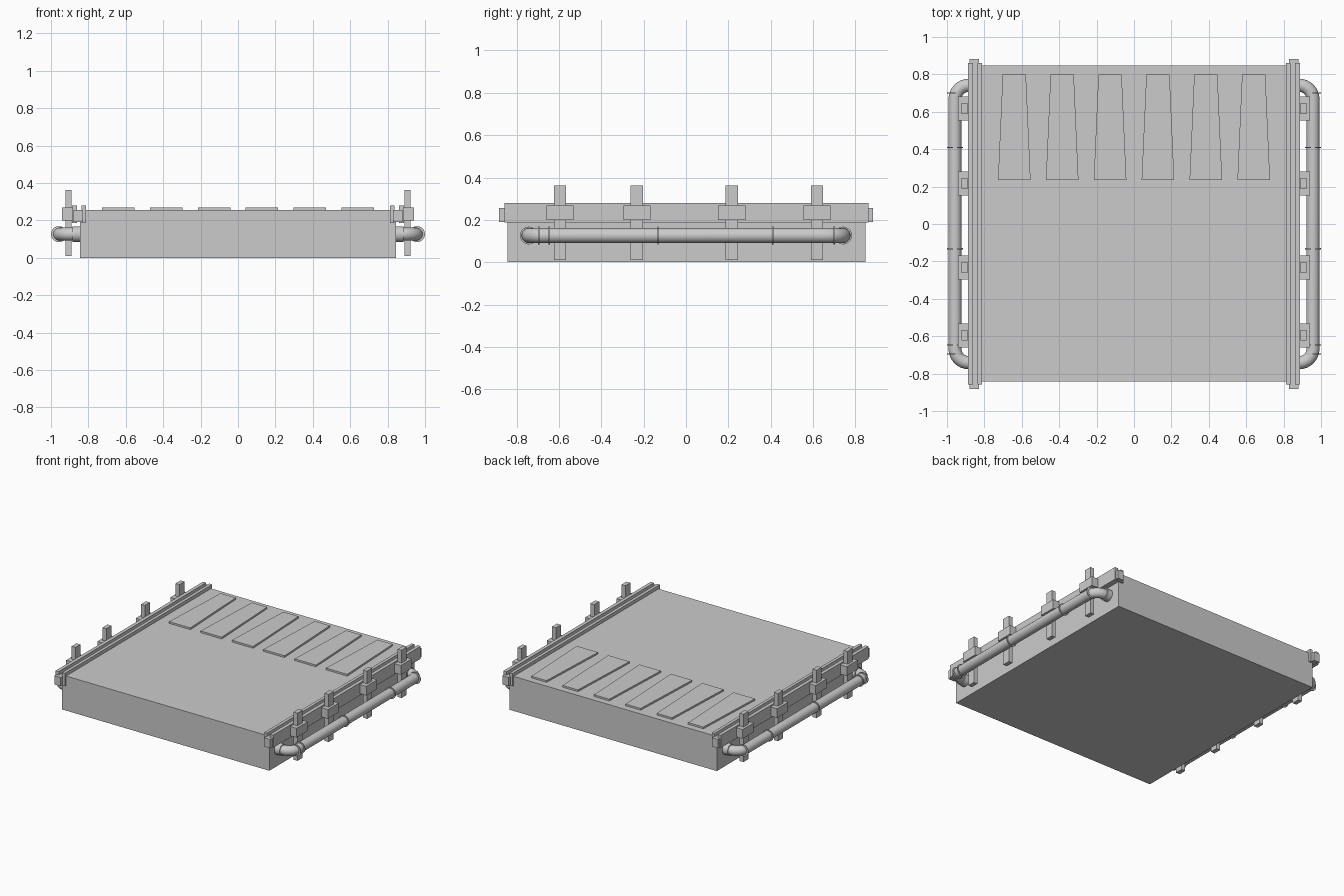
import bpy, bmesh, math
from mathutils import Vector

if "Cube" in bpy.data.objects:
    bpy.data.objects.remove(bpy.data.objects["Cube"])


def mesh_object(name, bm):
    bmesh.ops.recalc_face_normals(bm, faces=bm.faces)
    me = bpy.data.meshes.new(name)
    bm.to_mesh(me)
    bm.free()
    ob = bpy.data.objects.new(name, me)
    bpy.context.collection.objects.link(ob)
    return ob


def prism(name, outline, z0, z1):
    """Extrude an xy outline between two heights."""
    bm = bmesh.new()
    face = bm.faces.new([bm.verts.new((x, y, z0)) for x, y in outline])
    ext = bmesh.ops.extrude_face_region(bm, geom=[face])["geom"]
    for v in ext:
        if isinstance(v, bmesh.types.BMVert):
            v.co.z = z1
    return mesh_object(name, bm)


def box(name, xs, ys, zs):
    (x0, x1), (y0, y1) = sorted(xs), sorted(ys)
    return prism(name, [(x0, y0), (x1, y0), (x1, y1), (x0, y1)], *zs)


def smooth(ob):
    bpy.ops.object.select_all(action='DESELECT')
    ob.select_set(True)
    bpy.context.view_layer.objects.active = ob
    bpy.ops.object.shade_smooth_by_angle()


def tube(name, path, radius, n=20):
    """Sweep a circle along a path lying in a horizontal plane."""
    bm = bmesh.new()
    pts = [Vector(p) for p in path]
    rings = []
    for i, p in enumerate(pts):
        d = (pts[min(i + 1, len(pts) - 1)] - pts[max(i - 1, 0)]).normalized()
        side = Vector((-d.y, d.x, 0))
        rings.append([bm.verts.new(p + radius * (side * math.cos(a) + Vector((0, 0, math.sin(a)))))
                      for a in (2 * math.pi * k / n for k in range(n))])
    for a, b in zip(rings, rings[1:]):
        for k in range(n):
            bm.faces.new((a[k], a[(k + 1) % n], b[(k + 1) % n], b[k]))
    bm.faces.new(rings[0])
    bm.faces.new(rings[-1])
    ob = mesh_object(name, bm)
    smooth(ob)
    return ob


# Main slab
box("body", (-0.845, 0.845), (-0.842, 0.848), (0, 0.255))

# Row of tapered raised panels on the rear half of the top
for i in range(6):
    cx = (i - 2.5) * 0.256
    prism(f"top_panel_{i}", [(cx - 0.087, 0.235), (cx + 0.087, 0.235),
                             (cx + 0.062, 0.80), (cx - 0.062, 0.80)], 0.25, 0.268)

PX, PY, PZ, BEND = 0.957, 0.742, 0.126, 0.075
for s, side in ((-1, "left"), (1, "right")):
    # Edge rail: two flanges and a longer core between them
    box(f"{side}_rail_inner_flange", (s * 0.813, s * 0.836), (-0.857, 0.861), (0.187, 0.28))
    box(f"{side}_rail_core", (s * 0.83, s * 0.88), (-0.882, 0.882), (0.19, 0.255))
    box(f"{side}_rail_outer_flange", (s * 0.862, s * 0.888), (-0.857, 0.861), (0.187, 0.28))

    # Upright posts held by clamps
    for i, y in enumerate((-0.595, -0.232, 0.216, 0.618)):
        box(f"{side}_clamp_{i}", (s * 0.875, s * 0.94), (y - 0.064, y + 0.064), (0.2, 0.268))
        box(f"{side}_post_{i}", (s * 0.89, s * 0.922), (y - 0.029, y + 0.029), (0.01, 0.362))

    # Side pipe with rounded elbows into the body
    half = [(s * 0.83, PY, PZ)]
    for k in range(9):
        a = math.pi / 2 * (1 - k / 8)
        half.append((s * (PX - BEND + BEND * math.cos(a)), PY - BEND + BEND * math.sin(a), PZ))
    path = half + [(x, -y, z) for x, y, z in reversed(half)]
    tube(f"{side}_pipe", path, 0.035)

    # Sockets where the pipe enters, and thin joint rings along it
    for e in (-1, 1):
        tube(f"{side}_socket_{e}", [(s * 0.83, e * PY, PZ), (s * 0.886, e * PY, PZ)], 0.042)
    for i, y in enumerate((-0.695, -0.646, -0.132, 0.41, 0.70)):
        tube(f"{side}_joint_ring_{i}", [(s * PX, y - 0.003, PZ), (s * PX, y + 0.003, PZ)], 0.043)
